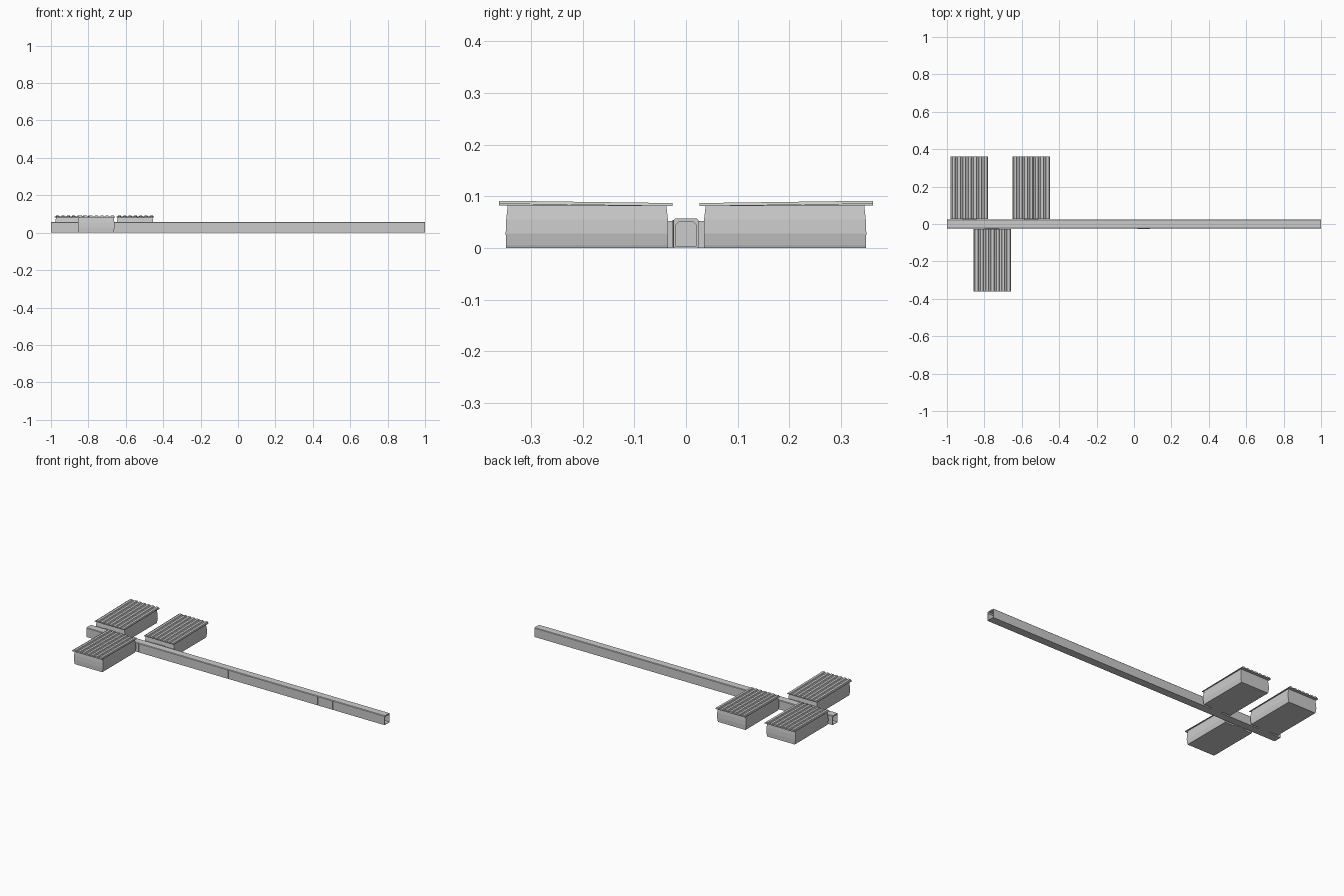
import bpy, bmesh
from mathutils import Vector

if "Cube" in bpy.data.objects:
    bpy.data.objects.remove(bpy.data.objects["Cube"])


def make_object(name, bm):
    bmesh.ops.recalc_face_normals(bm, faces=bm.faces[:])
    mesh = bpy.data.meshes.new(name)
    bm.to_mesh(mesh)
    bm.free()
    ob = bpy.data.objects.new(name, mesh)
    bpy.context.collection.objects.link(ob)
    return ob


def box(name, lo, hi):
    bm = bmesh.new()
    bmesh.ops.create_cube(bm, size=1)
    lo, hi = Vector(lo), Vector(hi)
    for v in bm.verts:
        v.co = Vector([(lo[i] + hi[i]) / 2 + v.co[i] * (hi[i] - lo[i]) for i in range(3)])
    return make_object(name, bm)


def loft(name, rings):
    bm = bmesh.new()
    loops = [[bm.verts.new(p) for p in ring] for ring in rings]
    n = len(loops[0])
    for a, b in zip(loops, loops[1:]):
        for i in range(n):
            j = (i + 1) % n
            bm.faces.new((a[i], a[j], b[j], b[i]))
    bm.faces.new(loops[0])
    bm.faces.new(loops[-1])
    return make_object(name, bm)


# Long corridor with recessed, chamfered end openings
def section(x, w, z0, z1, c):
    return [(x, -w, z0), (x, w, z0), (x, w, z1 - c), (x, w - c, z1),
            (x, c - w, z1), (x, -w, z1 - c)]


outer = (0.024, 0.001, 0.057, 0.003)
inner = (0.020, 0.004, 0.051, 0.007)
loft("corridor", [section(-0.96, *inner), section(-1, *inner), section(-1, *outer),
                  section(1, *outer), section(1, *inner), section(0.96, *inner)])

# Corridor panel seams and side door on the front
for i in range(20):
    x = -0.95 + i * 0.1
    box("panel_seam", (x - 0.002, -0.0252, 0.002), (x + 0.002, -0.023, 0.054))
box("side_door", (0.02, -0.0258, 0.002), (0.085, -0.023, 0.054))


# Bulging cabin shell, sloping corrugated roof, and link to the corridor
def cabin(cx, side):
    profile = [(0, 0.092, 0.035, 0.348), (0.006, 0.094, 0.035, 0.348),
               (0.028, 0.098, 0.0345, 0.349), (0.055, 0.097, 0.035, 0.348),
               (0.082, 0.093, 0.038, 0.345)]
    loft("cabin_body", [[(cx - w, side * y0, z), (cx + w, side * y0, z),
                         (cx + w, side * y1, z), (cx - w, side * y1, z)]
                        for z, w, y0, y1 in profile])

    # Trapezoidal corrugations run away from the corridor
    half, ridges = 0.1, 7
    pitch = 2 * half / ridges
    top = []
    for i in range(ridges):
        x = cx - half + i * pitch
        top += [(x, 0), (x + pitch * 0.2, 0), (x + pitch * 0.3, 0.005),
                (x + pitch * 0.8, 0.005), (x + pitch * 0.9, 0)]
    top.append((cx + half, 0))
    rings = []
    for y, base, low in ((0.026, 0.082, 0.081), (0.362, 0.0865, 0.082)):
        rings.append([(x, side * y, base + h) for x, h in top] +
                     [(cx + half, side * y, low), (cx - half, side * y, low)])
    loft("corrugated_roof", rings)

    ys = sorted((side * 0.022, side * 0.037))
    box("cabin_link", (cx - 0.035, ys[0], 0.001), (cx + 0.035, ys[1], 0.052))
    ys = sorted((side * 0.022, side * 0.045))
    box("link_sill", (cx - 0.037, ys[0], 0), (cx + 0.037, ys[1], 0.002))


for cx, side in ((-0.88, 1), (-0.55, 1), (-0.758, -1)):
    cabin(cx, side)
